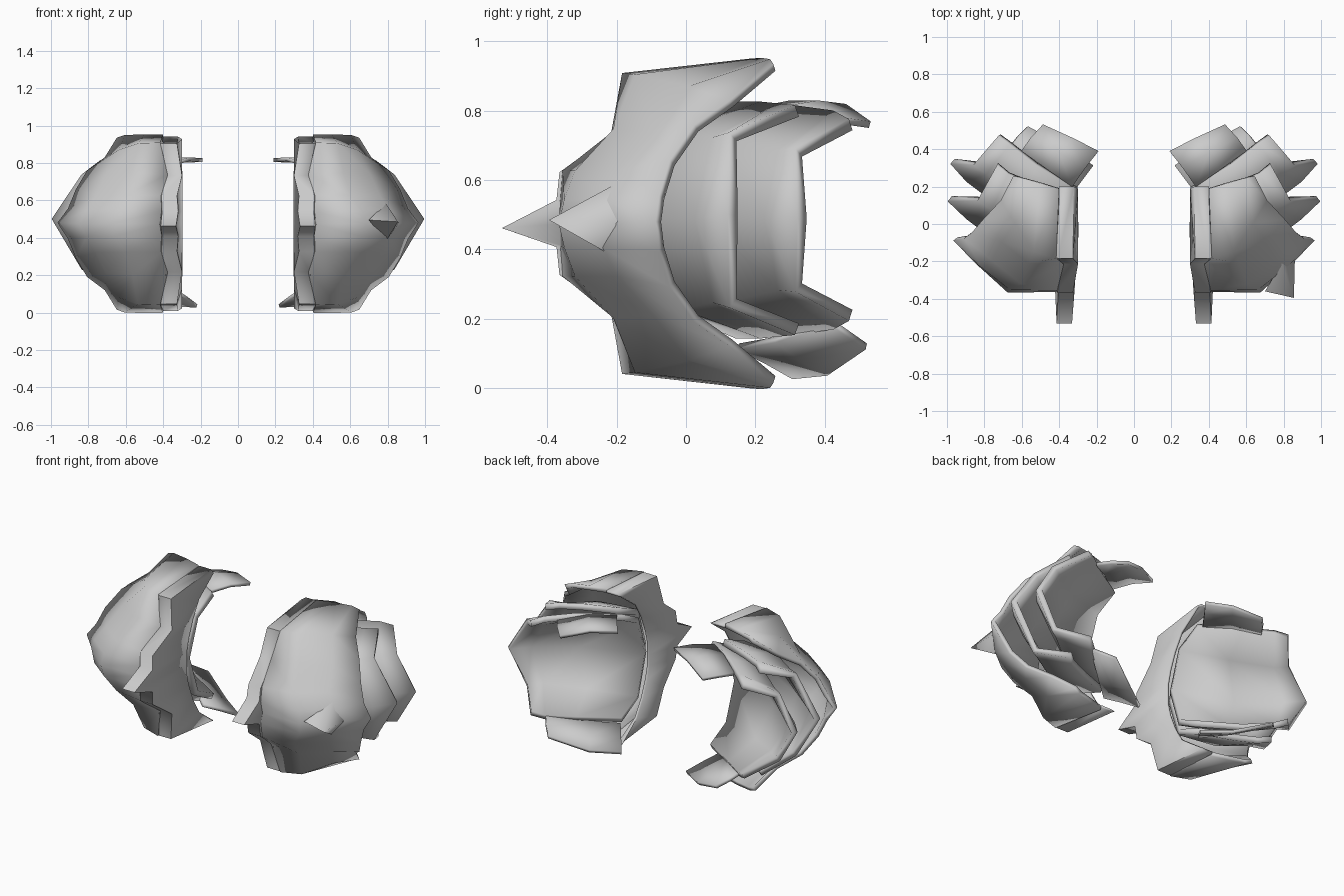
import bpy, bmesh


def make_object(name, verts, faces, thickness=0.0, mirror=True, angle=0.7):
    mesh = bpy.data.meshes.new(name)
    mesh.from_pydata(verts, [], faces)
    bm = bmesh.new()
    bm.from_mesh(mesh)
    bmesh.ops.recalc_face_normals(bm, faces=bm.faces)
    bm.to_mesh(mesh)
    bm.free()
    ob = bpy.data.objects.new(name, mesh)
    bpy.context.collection.objects.link(ob)
    if thickness:
        sol = ob.modifiers.new("thickness", 'SOLIDIFY')
        sol.thickness = thickness
        sol.offset = 0
    if mirror:
        mir = ob.modifiers.new("other_side", 'MIRROR')
        mir.use_mirror_merge = False
    bpy.ops.object.select_all(action='DESELECT')
    ob.select_set(True)
    bpy.context.view_layer.objects.active = ob
    bpy.ops.object.shade_smooth_by_angle(angle=angle)
    return ob


def loft(name, rows, thickness, angle=0.9):
    """Skin a grid of points, row by row."""
    n = len(rows[0])
    verts = [p for r in rows for p in r]
    faces = [(i * n + j, i * n + j + 1, (i + 1) * n + j + 1, (i + 1) * n + j)
             for i in range(len(rows) - 1) for j in range(n - 1)]
    return make_object(name, verts, faces, thickness, angle=angle)


def flip_down(rows, mid_z):
    """Add the lower half by reflecting the upper rows about mid_z (last row is the middle)."""
    return rows + [[(x, y, 2 * mid_z - z) for x, y, z in r] for r in rows[-2::-1]]


# Front shell, wrapping from the inner flange to the flared outer rim
shell = [
    [(.40, .19, .938), (.50, .22, .94), (.60, .245, .938), (.64, .255, .925)],
    [(.415, -.175, .90), (.53, -.14, .895), (.63, .01, .86), (.705, .13, .82)],
    [(.375, -.205, .73), (.56, -.20, .74), (.70, -.09, .73), (.80, .03, .75)],
    [(.41, -.345, .62), (.60, -.31, .62), (.75, -.19, .62), (.86, -.04, .65)],
    [(.405, -.35, .54), (.66, -.34, .54), (.80, -.23, .54), (.90, -.07, .55)],
    [(.415, -.35, .475), (.67, -.355, .475), (.84, -.20, .475), (.955, -.08, .48)],
]
loft("front_shell", flip_down(shell, .475), .026)

# Zigzag flange: inner wall, front band and outer wall, ending in a central point
edge = [(.325, .20, .935), (.33, -.18, .90), (.305, -.21, .73), (.33, -.36, .62),
        (.325, -.37, .54), (.335, -.525, .462)]
wall = [(.19, .925), (.05, .82), (-.01, .72), (-.05, .62), (-.07, .54), (-.07, .475)]
flange = [[(.305, wy, wz), (x, y, z), (x + .075, y, z), s[0]]
          for (x, y, z), (wy, wz), s in zip(edge, wall, shell)]
loft("inner_flange", flip_down(flange, .475), .014, angle=1.2)

# Two layered plates with flared rims behind the shell
plate_a = [
    [(.36, .15, .81), (.55, .22, .81), (.67, .27, .805), (.73, .32, .80)],
    [(.36, -.04, .73), (.60, .00, .73), (.755, .085, .71), (.83, .135, .725)],
    [(.38, -.14, .49), (.70, -.10, .49), (.885, .04, .49), (.985, .135, .50)],
]
loft("middle_plate", flip_down(plate_a, .485), .036)

plate_b = [
    [(.305, .19, .80), (.52, .32, .80), (.66, .43, .785), (.72, .475, .76)],
    [(.305, .03, .72), (.58, .13, .71), (.78, .275, .675), (.85, .325, .68)],
    [(.31, -.05, .49), (.66, .07, .49), (.885, .24, .49), (.97, .335, .49)],
]
loft("rear_plate", flip_down(plate_b, .485), .036)

# Curved tabs at the top and bottom of the back
top_tab = [
    [(.33, .20, .80), (.46, .29, .805), (.60, .39, .77)],
    [(.26, .30, .82), (.40, .38, .82), (.55, .46, .77)],
    [(.19, .39, .815), (.33, .46, .81), (.485, .53, .76)],
]
loft("top_tab", top_tab, .02)
bottom_tab = [
    [(.34, .15, .12), (.47, .26, .14), (.66, .42, .19)],
    [(.28, .23, .08), (.42, .33, .09), (.62, .47, .155)],
    [(.22, .31, .035), (.37, .41, .045), (.57, .52, .12)],
]
loft("bottom_tab", bottom_tab, .02)

# Diamond-shaped spike on one shell only
make_object("spike",
            [(.70, -.36, .495), (.79, -.21, .585), (.855, -.395, .485), (.79, -.21, .38),
             (.86, -.19, .48)],
            [(0, 1, 2), (0, 2, 3), (1, 4, 2), (2, 4, 3), (0, 3, 4, 1)],
            mirror=False, angle=1.2)
